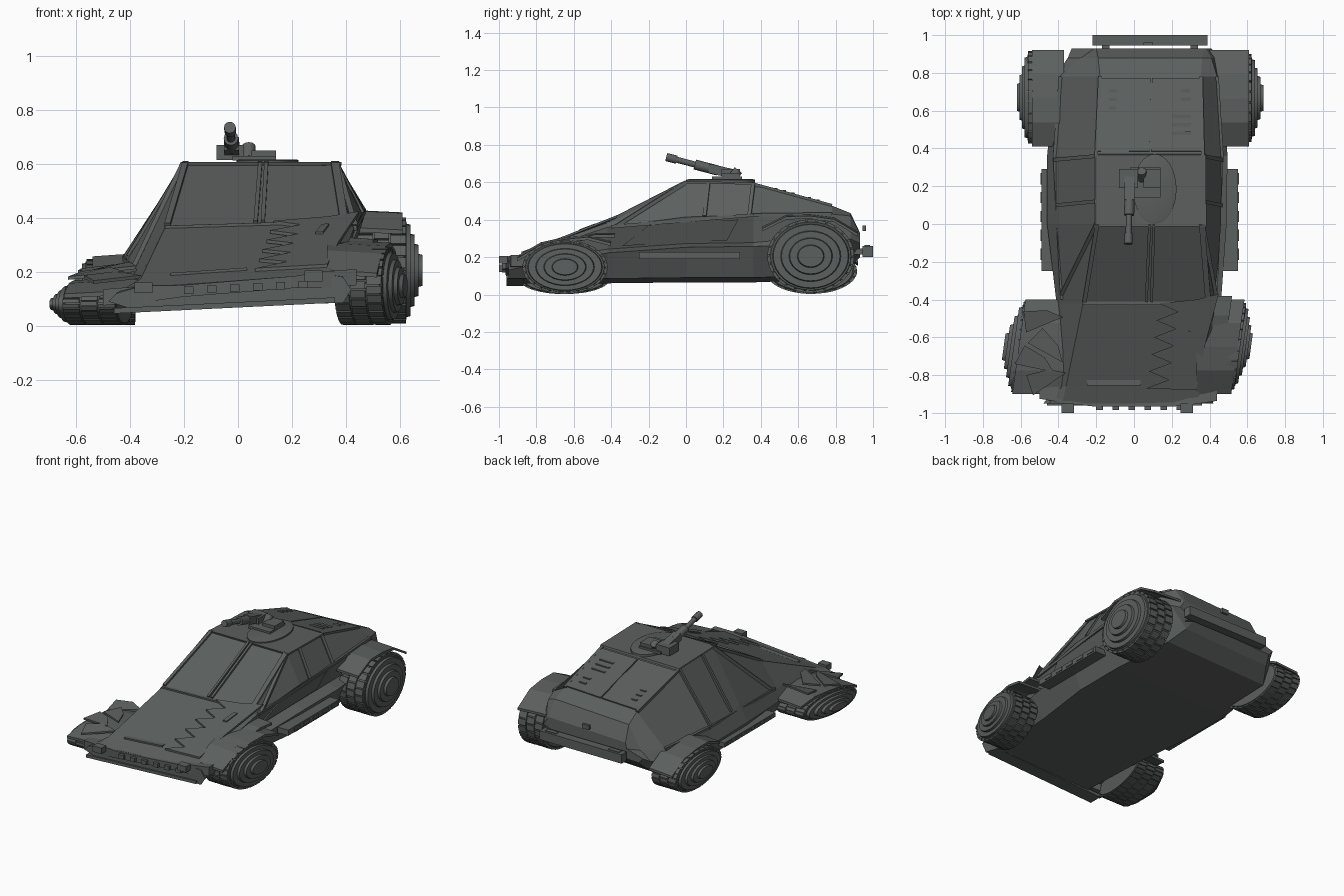
import bpy, bmesh, math
from mathutils import Vector, Matrix

if "Cube" in bpy.data.objects:
    bpy.data.objects.remove(bpy.data.objects["Cube"])

GREY = bpy.data.materials.new("dark_grey_paint")
GREY.diffuse_color = (0.105, 0.115, 0.11, 1)
GREY.use_nodes = True
GREY.node_tree.nodes["Principled BSDF"].inputs["Base Color"].default_value = GREY.diffuse_color


def finish(name, bm, smooth=False):
    bmesh.ops.recalc_face_normals(bm, faces=bm.faces)
    me = bpy.data.meshes.new(name)
    bm.to_mesh(me)
    bm.free()
    ob = bpy.data.objects.new(name, me)
    bpy.context.collection.objects.link(ob)
    me.materials.append(GREY)
    if smooth:
        bpy.context.view_layer.objects.active = ob
        ob.select_set(True)
        bpy.ops.object.shade_smooth_by_angle(angle=math.radians(35))
        ob.select_set(False)
    return ob


def loft(name, rings, smooth=False):
    bm = bmesh.new()
    vs = [[bm.verts.new(p) for p in r] for r in rings]
    n = len(rings[0])
    for a, b in zip(vs, vs[1:]):
        for i in range(n):
            bm.faces.new((a[i], a[(i + 1) % n], b[(i + 1) % n], b[i]))
    bm.faces.new(vs[0])
    bm.faces.new(vs[-1])
    return finish(name, bm, smooth)


def plate(name, pts, d):
    """Flat polygon thickened by vector d."""
    return loft(name, [pts, [Vector(p) + Vector(d) for p in pts]])


def box(name, x0, x1, y0, y1, z0, z1, drop=0.0):
    """Box whose -x end is lowered by drop."""
    return loft(name, [[(x, y0, z0 - k), (x, y1, z0 - k), (x, y1, z1 - k), (x, y0, z1 - k)]
                       for x, k in ((x0, drop), (x1, 0))])


def bar(name, a, b, w, h):
    a, b = Vector(a), Vector(b)
    d = (b - a).normalized()
    s = d.cross(Vector((0, 0, 1))).normalized() * w / 2
    u = s.cross(d).normalized() * h / 2
    return loft(name, [[p - s - u, p + s - u, p + s + u, p - s + u] for p in (a, b)])


def tube(name, a, b, r, n=12):
    a, b = Vector(a), Vector(b)
    q = (b - a).to_track_quat('Z', 'Y')
    ring = [q @ Vector((r * math.cos(2 * math.pi * i / n), r * math.sin(2 * math.pi * i / n), 0)) for i in range(n)]
    return loft(name, [[p + v for v in ring] for p in (a, b)], smooth=True)


STEER = .14  # sideways slant of the front wheels and fenders


# --- wheels: turned tyre and stepped hub, plus tread blocks, squashed in z
def wheel(name, x_in, x_out, hub, cy, cz, ry, rz, steer=0.0):
    def P(x, r, t):
        dy = ry * r * math.cos(t)
        return (x + steer * dy, cy + dy, cz + rz * r * math.sin(t))
    w, e, n = x_out - x_in, (hub - x_out) / 4, 32
    prof = [(x_in, .6), (x_in, .9), (x_in + w * .06, .96), (x_out - w * .06, .96), (x_out, .92), (x_out, .88)]
    for k in range(1, 5):
        prof += [(x_out + k * e, 1.05 - .19 * k), (x_out + k * e, .88 - .19 * k if k < 4 else .08)]
    loft(name, [[P(x, r, 2 * math.pi * i / n) for i in range(n)] for x, r in prof], smooth=True)
    bm = bmesh.new()
    step = 2 * math.pi / 26
    for row in range(3):
        xa, xb = x_in + w * (row / 3 + .015), x_in + w * ((row + 1) / 3 - .015)
        for i in range(26):
            t0 = (i + .5 * (row % 2)) * step
            t1 = t0 + step * .82
            a, b = [[bm.verts.new(P(x, r, t)) for r, t in ((.93, t0), (1, t0), (1, t1), (.93, t1))] for x in (xa, xb)]
            bm.faces.new(a)
            bm.faces.new(b)
            for k in range(4):
                bm.faces.new((a[k - 1], a[k], b[k], b[k - 1]))
    finish(name + "_tread", bm)


wheel("front_right_wheel", .385, .565, .62, -.647, .147, .228, .144, STEER)
wheel("rear_right_wheel", .44, .625, .685, .667, .205, .233, .197)
wheel("front_left_wheel", -.42, -.62, -.69, -.65, .08, .24, .078, STEER)
wheel("rear_left_wheel", -.38, -.565, -.62, .67, .125, .245, .122)


# --- body: lopsided hull from bottom, belt and top corners; sills bulge and
# the right flank tucks in under the belt by rule
def section(y, half, zb, lx, lz, tlx, tlz, trx, trz, rx, rz):
    left, right = (-half, y, zb), (half, y, zb + .025)
    sill_l = (min(-half, lx) - .03, y, (zb + lz) / 2)
    sill_r = (max(half, rx) + .03, y, (zb + .025 + rz) / 2)
    tuck = (rx - .045, y, sill_r[2] + .02) if -.5 < y < .5 else Vector(sill_r).lerp(Vector((rx, y, rz)), .3)
    return [Vector(p) for p in (left, sill_l, (lx, y, lz), (tlx, y, tlz), (trx, y, trz),
                                (rx, y, rz), tuck, sill_r, right)]


SECTIONS = [section(*s) for s in (
    (-.95, .39, .06, -.45, .12, -.38, .14, .33, .19, .39, .18),
    (-.86, .36, .06, -.38, .15, -.36, .175, .35, .225, .37, .21),
    (-.42, .38, .06, -.38, .21, -.27, .365, .40, .385, .43, .36),
    (.0, .43, .065, -.40, .26, -.20, .60, .365, .60, .46, .415),
    (.36, .43, .065, -.42, .25, -.20, .585, .365, .59, .465, .425),
    (.78, .38, .08, -.39, .26, -.18, .455, .355, .475, .44, .43),
    (.88, .32, .15, -.28, .26, -.19, .41, .36, .435, .41, .42),
    (.93, .30, .20, -.21, .27, -.20, .31, .37, .33, .38, .32))]
loft("body", SECTIONS)


def corner(i, y):
    """Point on body edge i at position y."""
    for a, b in zip(SECTIONS, SECTIONS[1:]):
        if y <= b[i].y:
            return a[i].lerp(b[i], (y - a[i].y) / (b[i].y - a[i].y))


def on_top(u, y, up=0.0):
    """Point across the upper surface, u from left 0 to right 1."""
    return corner(3, y).lerp(corner(4, y), u) + Vector((0, 0, up))


# --- front end: bumper, lower lip, lamps and grille teeth
def bumper_ring(x):
    y, h = -.975 + .2 * x * x, .022 if abs(x) < .25 else .03
    z = .145 + .08 * x
    return [(x, y, z - h), (x, y + .08, z - h), (x, y + .08, z + h), (x, y, z + h)]


loft("front_bumper", [bumper_ring(x) for x in (-.5, -.34, -.21, .21, .3, .44)])
box("front_lip", -.46, .36, -.96, -.87, .085, .105, .04)
for x in (-.35, .28):
    z = .165 + .07 * x
    box("head_lamp", x - .033, x + .033, -1.0, -.95, z - .02, z + .02)
for i in range(6):
    x = -.2 + i * .085
    box("grille_tooth", x, x + .035, -.985, -.96, .128 + x * .05, .155 + x * .05)

# --- torn hood skin with a jagged edge, hood slot and ridge
zig = [on_top(.76 if i % 2 else .6, -.42 - i * .045) for i in range(11)]
plate("torn_hood_panel", zig + [on_top(u, y) for u, y in ((.98, -.88), (1, -.65), (1.08, -.37), (.9, -.4))], (0, 0, .012))
plate("hood_slot", [on_top(u, y, .012) for u, y in ((.86, -.57), (.9, -.57), (.92, -.49), (.88, -.49))], (0, 0, .009))
bar("hood_front_ridge", on_top(.15, -.84), on_top(.55, -.84), .03, .01)

# --- windscreen frame
for u, w in ((.01, .022), (.5, .015), (.54, .015), (.99, .03)):
    bar("windscreen_frame", on_top(u, -.41, .002), on_top(u, 0, .002), w, .018)
bar("windscreen_base", on_top(0, -.42), on_top(1, -.42), .02, .012)

# --- roof, rear deck panels and vents
plate("roof_panel", [on_top(u, y) for u, y in ((-.01, -.01), (1.03, -.01), (1.03, .37), (-.01, .37))], (0, -.004, .012))
for name, u0, u1 in (("deck_panel_left", .01, .5), ("deck_panel_right", .515, .99)):
    plate(name, [on_top(u, y) for u, y in ((u0, .385), (u1, .385), (u1, .77), (u0, .77))], (0, .002, .008))
for i in range(6):
    y = .48 + i * .045
    if i != 3:
        bar("deck_vent", on_top(.71 if i < 4 else .8, y, .009), on_top(.89, y, .009), .018, .01)
    if i > 2:
        bar("deck_vent", on_top(.1, y, .009), on_top(.17, y, .009), .015, .01)
box("rear_bar", -.22, .39, .945, 1.0, .20, .26)
for x in (-.15, .32):
    box("tail_lamp", x - .04, x + .04, .955, .985, .257, .264)
    box("bar_mount", x - .02, x + .02, .86, .95, .215, .245)
box("tail_latch", .05, .1, .945, .962, .34, .37)

# --- cabin sides: pillars and belt rails follow the body edges
for side, top, belt in (("left", 3, 2), ("right", 4, 5)):
    for y0, y1 in ((0, -.37), (.12, .1), (.36, .34)):
        bar(side + "_pillar", corner(top, y0), corner(belt, y1), .02, .02)
    for edge, y0, y1 in ((belt, -.4, .36), (belt, .36, .78), (top, .36, .78)):
        bar(side + "_rail", corner(edge, y0), corner(edge, y1), .018, .018)

# --- door, sill and running boards with steps
door = [corner(6, y).lerp(corner(5, y), k) for y, k in ((-.34, .1), (.22, .1), (.28, .85), (-.2, .85))]
plate("right_door", door, (.01, 0, 0))
box("right_running_board", .47, .55, -.25, .29, .19, .228)
box("left_running_board", -.49, -.42, -.25, .29, .11, .14)
for i in range(5):
    y = -.16 + i * .1
    box("right_step", .545, .555, y - .03, y + .03, .2, .22)
    box("left_step", -.495, -.48, y - .03, y + .03, .115, .132)


# --- fenders: faceted arches between two y limits, fuller than a circle
def fender(name, x_in, x_out, y0, y1, low, high, rise, lean=0.0, steer=0.0):
    rings = []
    for i in range(5):
        k = i / 4 * 2 - 1
        y, z = (y0 + y1) / 2 + (y1 - y0) / 2 * k, high - (high - low) * abs(k) ** 3 + lean * k
        s = steer * (y1 - y0) / 2 * k
        rings.append([(x_in, y, z + rise), (x_out + s, y, z), (x_out + s, y, z - .016), (x_in, y, z + rise - .016)])
    loft(name, rings)


fender("front_right_fender", .33, .55, -.90, -.40, .235, .295, .012, .04, STEER)
fender("front_right_fender_top", .36, .49, -.80, -.38, .26, .295, .01, .06, STEER)
fender("rear_right_fender", .40, .61, .41, .92, .34, .42, .01, -.015)
fender("front_left_fender", -.36, -.61, -.90, -.40, .13, .168, .015, .012, STEER)
fender("rear_left_fender", -.37, -.54, .41, .92, .19, .255, .012, -.02)

# --- broken shards on the left front fender
for x, y, z, a in ((-.5, -.5, .19, .3), (-.46, -.64, .2, -.6), (-.53, -.72, .18, -.3), (-.48, -.82, .165, .5)):
    m = Matrix.Rotation(a, 4, 'Z')
    plate("fender_shard", [Vector((x, y, z)) + m @ Vector(p) for p in
                           ((-.09, -.05, -.01), (.12, -.03, .01), (.05, .03, .025), (-.07, .06, .01))], (0, 0, .012))

# --- roof gun: ring, mount, breech and barrel
loft("gun_ring", [[(.11 + .115 * k * math.cos(t * math.pi / 16), .185 + .185 * k * math.sin(t * math.pi / 16), z)
                   for t in range(32)] for k, z in ((1, .595), (1, .613), (.92, .617))], smooth=True)
box("gun_base", -.02, .14, .14, .3, .613, .63)
box("breech_left", -.08, .02, .19, .29, .615, .67)
box("breech_right", .05, .14, .19, .29, .615, .65)
tube("gun_pivot", (.04, .24, .615), (.04, .28, .665), .025)
muzzle, rear = Vector((-.03, -.105, .735)), Vector((-.022, .2, .655))
bar("gun_cradle", rear + Vector((0, .07, -.015)), rear.lerp(muzzle, .25), .055, .05)
for name, k0, k1, r in (("sleeve", .1, .5, .027), ("barrel", 0, .9, .016), ("muzzle", .82, 1, .022)):
    tube("gun_" + name, rear.lerp(muzzle, k0), rear.lerp(muzzle, k1), r)
